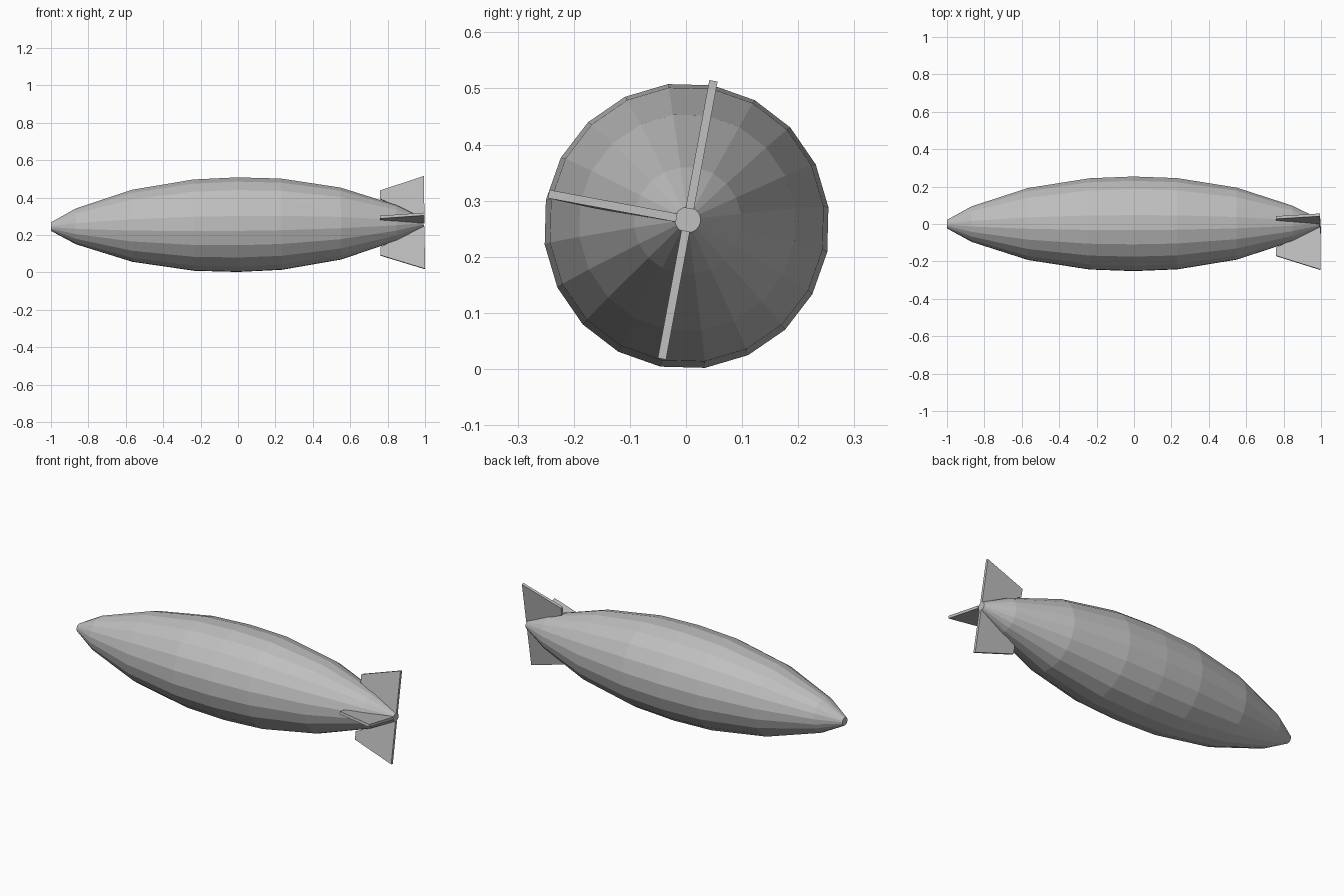
import bpy
import bmesh
from math import cos, sin, radians
from mathutils import Matrix, Vector

SIDES = 20
ROLL = radians(7.5)

cube = bpy.data.objects.get("Cube")
if cube:
    bpy.data.objects.remove(cube, do_unlink=True)

grey = bpy.data.materials.new("plain grey")
grey.use_nodes = True
colour = (0.52, 0.52, 0.52, 1)
grey.diffuse_color = colour
grey.node_tree.nodes["Principled BSDF"].inputs["Base Color"].default_value = colour

# The whole craft sits slightly nose-down
pose = (Matrix.Translation((0, 0.001, 0.255))
        @ Matrix.Rotation(0.002, 4, 'Z') @ Matrix.Rotation(-0.011, 4, 'Y'))


def finish(bm, name):
    bmesh.ops.recalc_face_normals(bm, faces=bm.faces)
    bm.transform(pose)
    mesh = bpy.data.meshes.new(name)
    bm.to_mesh(mesh)
    bm.free()
    mesh.materials.append(grey)
    obj = bpy.data.objects.new(name, mesh)
    bpy.context.collection.objects.link(obj)
    return obj


# Hull: faceted spindle lofted through (position, radius) rings
profile = [(-1, 0.023), (-0.868, 0.096), (-0.567, 0.194), (-0.238, 0.246),
           (-0.003, 0.255), (0.232, 0.246), (0.55, 0.194), (0.848, 0.096),
           (0.993, 0.023)]
bm = bmesh.new()
rings = []
for x, r in profile:
    angles = [ROLL + radians(360 * i / SIDES) for i in range(SIDES)]
    rings.append([bm.verts.new((x, r * cos(a), r * sin(a))) for a in angles])
for a, b in zip(rings, rings[1:]):
    for i in range(SIDES):
        j = (i + 1) % SIDES
        bm.faces.new((a[i], a[j], b[j], b[i]))
bm.faces.new(rings[0])
bm.faces.new(rings[-1])
finish(bm, "hull")


# Tail fins: thin tapered plates, (position, distance from axis)
outline = [(0.76, 0.131), (0.76, 0.176), (0.997, 0.252), (0.997, 0.02)]


def fin(name, degrees, thickness=0.015):
    out = Vector((0, cos(radians(degrees)), sin(radians(degrees))))
    side = Vector((1, 0, 0)).cross(out) * thickness
    bm = bmesh.new()
    base = [bm.verts.new(Vector((x, 0, 0)) + out * r - side / 2) for x, r in outline]
    face = bm.faces.new(base)
    grown = bmesh.ops.extrude_face_region(bm, geom=[face])["geom"]
    moved = [g for g in grown if isinstance(g, bmesh.types.BMVert)]
    bmesh.ops.translate(bm, verts=moved, vec=side)
    finish(bm, name)


for name, degrees in (("top_fin", 79.5), ("right_fin", 169.5), ("bottom_fin", 259.5)):
    fin(name, degrees)
